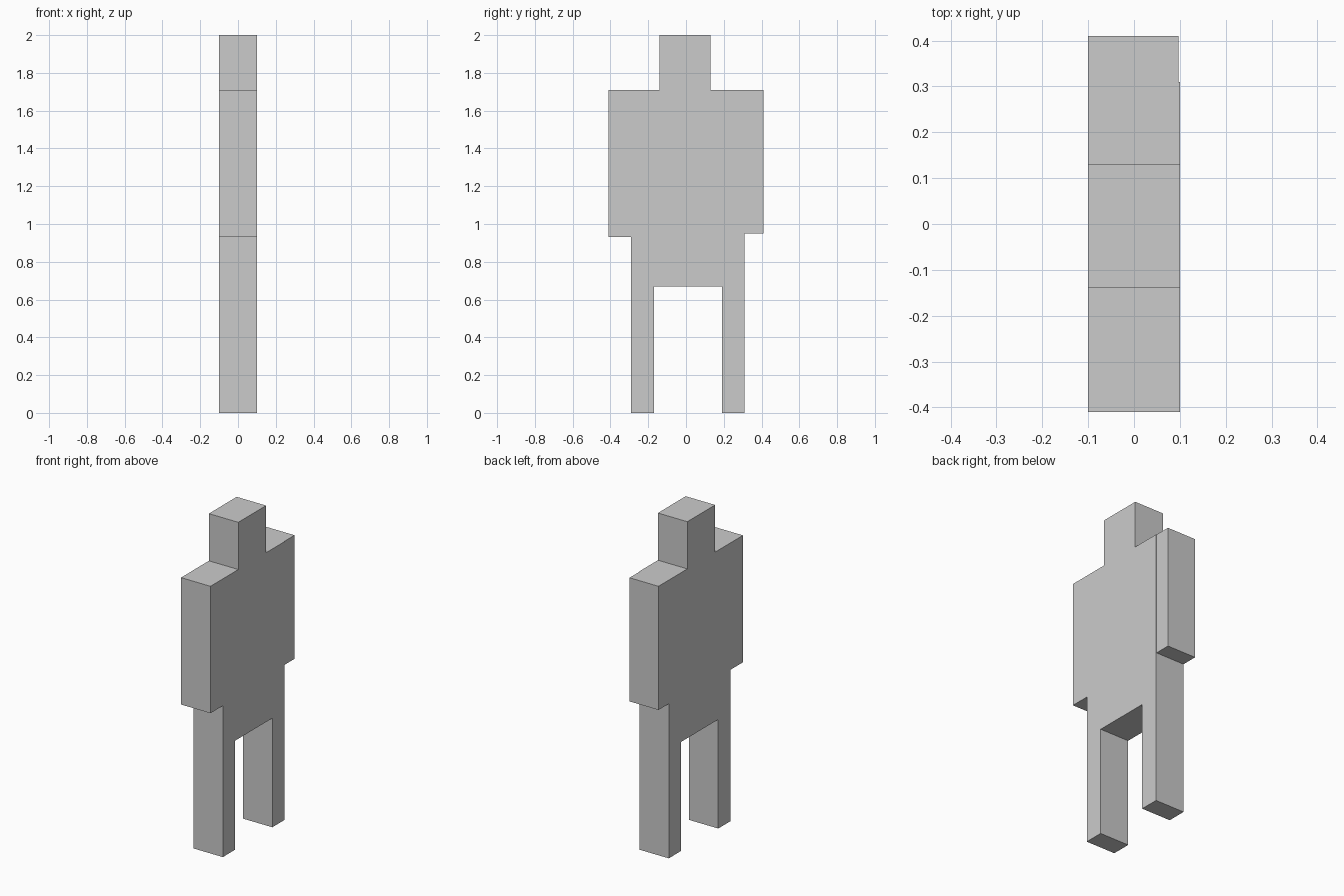
import bpy
import bmesh

if "Cube" in bpy.data.objects:
    bpy.data.objects.remove(bpy.data.objects["Cube"])

grey = bpy.data.materials.new("plain grey")
grey.diffuse_color = (0.6, 0.6, 0.6, 1.0)
grey.use_nodes = True
grey.node_tree.nodes["Principled BSDF"].inputs["Base Color"].default_value = grey.diffuse_color


def slab(name, outline, x0=-0.1, x1=0.1):
    """Extrude a (y, z) outline along x into a flat-faced solid."""
    bm = bmesh.new()
    face = bm.faces.new([bm.verts.new((x0, y, z)) for y, z in outline])
    ext = bmesh.ops.extrude_face_region(bm, geom=[face])
    verts = [v for v in ext["geom"] if isinstance(v, bmesh.types.BMVert)]
    bmesh.ops.translate(bm, verts=verts, vec=(x1 - x0, 0, 0))
    bmesh.ops.recalc_face_normals(bm, faces=bm.faces)
    mesh = bpy.data.meshes.new(name)
    bm.to_mesh(mesh)
    bm.free()
    mesh.materials.append(grey)
    obj = bpy.data.objects.new(name, mesh)
    bpy.context.collection.objects.link(obj)
    return obj


# Head, torso, legs and one arm share a single silhouette
slab("figure_body", [
    (-0.41, 0.93), (-0.29, 0.93),                              # arm underside
    (-0.29, 0.0), (-0.17, 0.0), (-0.17, 0.67),                 # first leg
    (0.19, 0.67), (0.19, 0.0), (0.31, 0.0),                    # second leg
    (0.31, 1.71), (0.13, 1.71), (0.13, 2.0),                   # side, head
    (-0.14, 2.0), (-0.14, 1.71), (-0.41, 1.71),                # head, shoulder
])

# Other arm is slightly thinner and shorter
slab("far_arm", [(0.31, 0.95), (0.41, 0.95), (0.41, 1.71), (0.31, 1.71)],
     x1=0.097)
